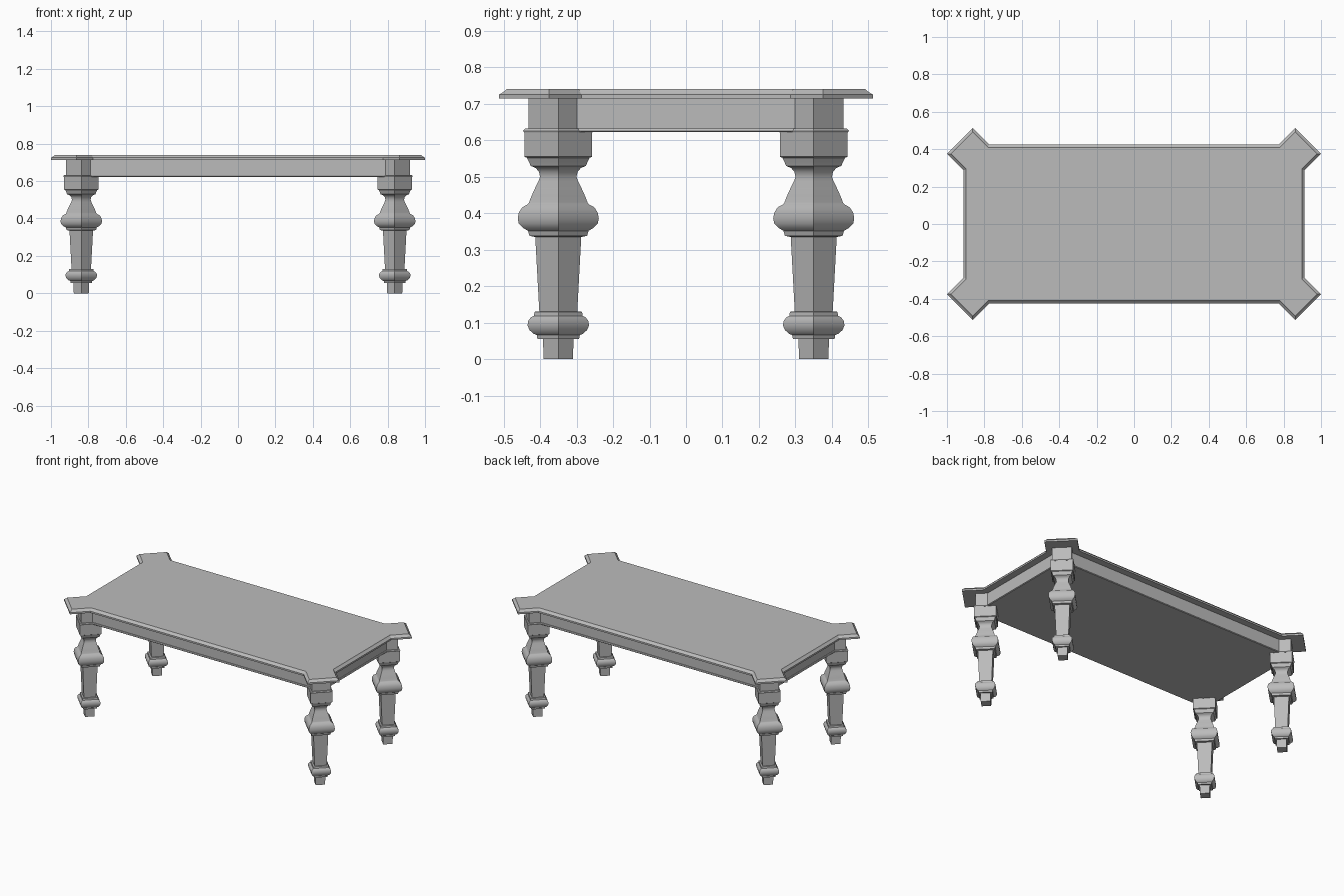
import bpy, math

cube = bpy.data.objects.get("Cube")
if cube:
    bpy.data.objects.remove(cube)

grey = bpy.data.materials.new("plain_grey")
grey.use_nodes = True
colour = (0.5, 0.5, 0.5, 1)
grey.diffuse_color = colour
grey.node_tree.nodes["Principled BSDF"].inputs["Base Color"].default_value = colour

LEG_X, LEG_Y = 0.838, 0.35
R2 = math.sqrt(2)


def loft(name, rings, location=(0, 0, 0), smooth=False):
    """Skin a stack of (outline, height) rings and cap both ends."""
    n = len(rings[0][0])
    verts = [(x, y, z) for outline, z in rings for x, y in outline]
    faces = [tuple(reversed(range(n))), tuple(range(len(verts) - n, len(verts)))]
    for k in range(len(rings) - 1):
        for i in range(n):
            a, b = k * n + i, k * n + (i + 1) % n
            faces.append((a, b, b + n, a + n))
    mesh = bpy.data.meshes.new(name)
    mesh.from_pydata(verts, [], faces)
    mesh.materials.append(grey)
    obj = bpy.data.objects.new(name, mesh)
    obj.location = location
    bpy.context.collection.objects.link(obj)
    if smooth:
        bpy.ops.object.select_all(action="DESELECT")
        obj.select_set(True)
        bpy.context.view_layer.objects.active = obj
        bpy.ops.object.shade_smooth_by_angle(angle=math.radians(35))
    return obj


def rect(x, y):
    return [(x, -y), (x, y), (-x, y), (-x, -y)]


def diamond(r):
    return [(r, 0), (0, r), (-r, 0), (0, -r)]


def top_outline(d):
    """Rectangle with a square ear on each corner, inset by d."""
    x, y, cap = 0.912 - d, 0.425 - d, 1.375 - d * R2
    near, far = 0.35 + d * R2, 0.625 - d * R2
    q = [(x, x - far), ((cap + far) / 2, (cap - far) / 2),
         ((cap + near) / 2, (cap - near) / 2), (y + near, y)]
    flip = q[::-1]
    return (q + [(-a, b) for a, b in flip]
            + [(-a, -b) for a, b in q] + [(a, -b) for a, b in flip])


# Table top with a moulded edge
loft("table_top", [(top_outline(d), z) for d, z in
                   ((0, 0.714), (0, 0.725), (0.005, 0.729), (0.012, 0.736), (0.015, 0.74))])

# Apron body and the bead along its lower edge
loft("apron", [(rect(0.868, 0.382), z) for z in (0.625, 0.715)])
loft("apron_bead", [(rect(0.868 + e, 0.382 + e), z) for e, z in
                    ((0.006, 0.622), (0.009, 0.626), (0.006, 0.632))])

# Square turned leg: radius to the corner, height
leg_profile = [
    (0.040, 0), (0.042, 0.055), (0.057, 0.055), (0.059, 0.066), (0.068, 0.070),
    (0.079, 0.080), (0.084, 0.092), (0.083, 0.104), (0.075, 0.115), (0.067, 0.119),
    (0.065, 0.130), (0.052, 0.131), (0.063, 0.335), (0.079, 0.338), (0.083, 0.352),
    (0.097, 0.360), (0.108, 0.371), (0.111, 0.386), (0.108, 0.402), (0.099, 0.416),
    (0.083, 0.425), (0.080, 0.430), (0.074, 0.446), (0.064, 0.468), (0.054, 0.488),
    (0.050, 0.500), (0.053, 0.514), (0.062, 0.524), (0.076, 0.530), (0.079, 0.538),
    (0.086, 0.552), (0.093, 0.555), (0.093, 0.622)]

for side, sx in (("left", 1), ("right", -1)):
    for end, sy in (("front", -1), ("back", 1)):
        spot = (sx * LEG_X, sy * LEG_Y, 0)
        tag = f"{end}_{side}"
        loft(f"{tag}_leg", [(diamond(r), z) for r, z in leg_profile], spot, True)
        loft(f"{tag}_leg_bead", [(diamond(r), z) for r, z in
                                 ((0.094, 0.621), (0.096, 0.626), (0.091, 0.632))], spot)
        loft(f"{tag}_corner_post", [(diamond(0.081), z) for z in (0.625, 0.715)], spot)
